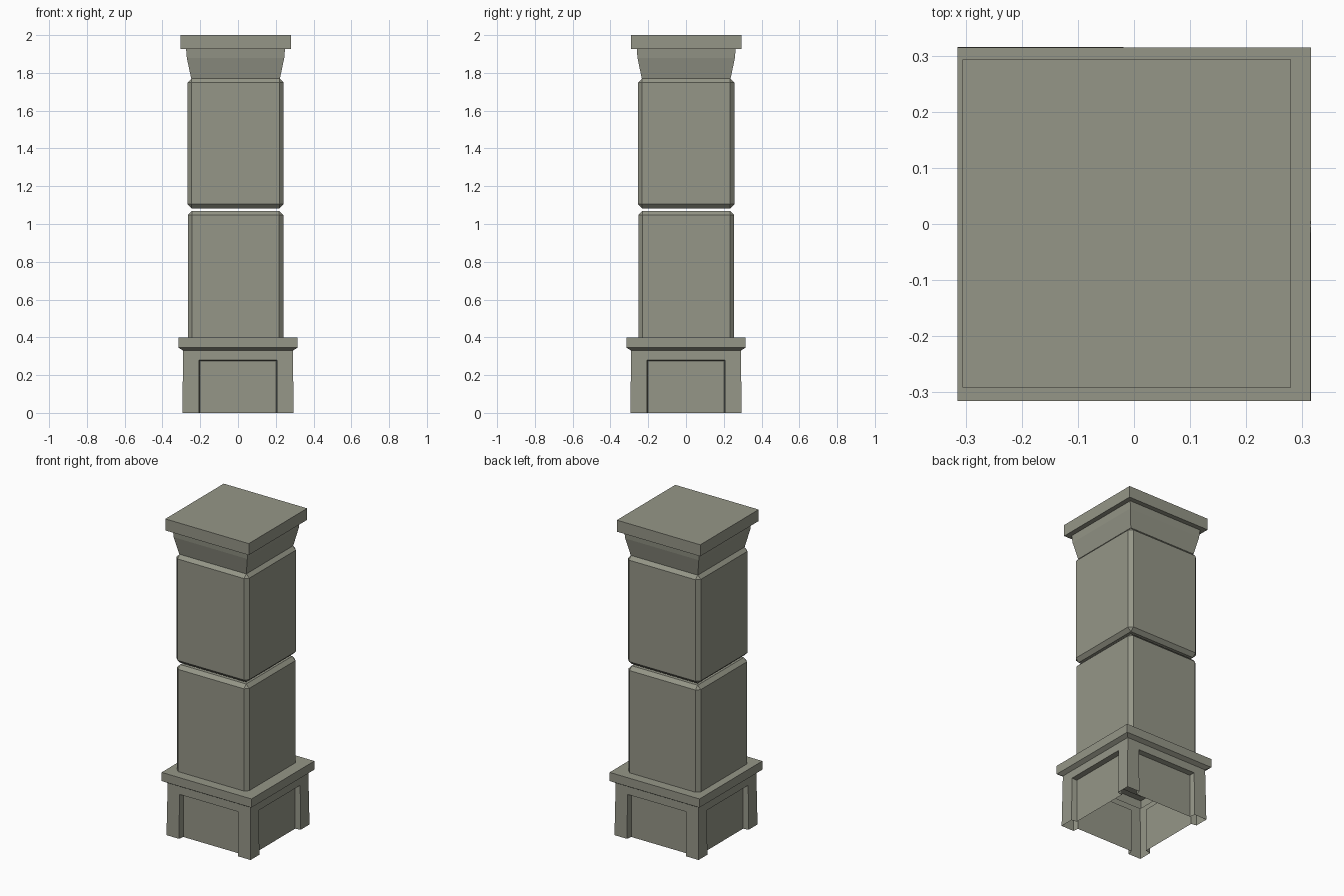
import bpy
import bmesh
from math import pi
from mathutils import Matrix, Vector

cube = bpy.data.objects.get("Cube")
if cube:
    bpy.data.objects.remove(cube, do_unlink=True)

stone = bpy.data.materials.new("grey_green_stone")
stone.use_nodes = True
colour = (0.30, 0.305, 0.245, 1)
stone.diffuse_color = colour
stone.node_tree.nodes["Principled BSDF"].inputs["Base Color"].default_value = colour

SHIFT = Vector((-0.013, 0.001, 0))  # the upper parts sit slightly off centre


def finish(name, bm):
    """Turn a bmesh into a stone object."""
    mesh = bpy.data.meshes.new(name)
    bm.to_mesh(mesh)
    bm.free()
    mesh.materials.append(stone)
    obj = bpy.data.objects.new(name, mesh)
    bpy.context.collection.objects.link(obj)
    return obj


def square_stack(name, levels):
    """Closed solid lofted through square rings of (half width, height)."""
    bm = bmesh.new()
    rings = [[bm.verts.new((sx * h, sy * h, z)) for sx, sy in
              ((-1, -1), (1, -1), (1, 1), (-1, 1))] for h, z in levels]
    for low, high in zip(rings, rings[1:]):
        for i in range(4):
            j = (i + 1) % 4
            bm.faces.new((low[i], low[j], high[j], high[i]))
    bm.faces.new(rings[0][::-1])
    bm.faces.new(rings[-1])
    obj = finish(name, bm)
    obj.location = SHIFT
    return obj


def bevelled_block(name, half, bottom, top):
    """Square shaft block with one flat chamfer on every edge."""
    obj = square_stack(name, [(half, bottom), (half, top)])
    bevel = obj.modifiers.new("chamfer", "BEVEL")
    bevel.width = 0.022
    bevel.segments = 1
    return obj


# Hollow pedestal: four identical sides with recessed panels, open underneath
FOOT, WALL, SLAB = 0.295, 0.29, 0.315
PANEL, PANEL_TOP, DEPTH, SLANT = 0.207, 0.28, 0.03, 0.006
WALL_TOP, SLAB_LOW, SLAB_TOP = 0.33, 0.345, 0.40


def wall_point(x, z):
    return (x, -(FOOT + (WALL - FOOT) * z / WALL_TOP), z)


def recess_point(x, z):
    return (x, DEPTH - WALL, z)


bm = bmesh.new()
inner, inner_top = PANEL - SLANT, PANEL_TOP - SLANT
for side in range(4):
    turn = Matrix.Rotation(side * pi / 2, 3, "Z")

    def face(*points):
        bm.faces.new([bm.verts.new(turn @ Vector(p)) for p in points])

    for s in (-1, 1):
        # pilaster and recess jamb at each end of the side
        quads = [
            (wall_point(s * PANEL, 0), (s * FOOT, -FOOT, 0),
             (s * WALL, -WALL, WALL_TOP), wall_point(s * PANEL, WALL_TOP),
             wall_point(s * PANEL, PANEL_TOP)),
            (recess_point(s * inner, 0), wall_point(s * PANEL, 0),
             wall_point(s * PANEL, PANEL_TOP), recess_point(s * inner, inner_top)),
        ]
        for quad in quads:
            face(*quad[::s])
    # rail over the panel, recess soffit, panel
    face(wall_point(-PANEL, PANEL_TOP), wall_point(PANEL, PANEL_TOP),
         wall_point(PANEL, WALL_TOP), wall_point(-PANEL, WALL_TOP))
    face(recess_point(-inner, inner_top), recess_point(inner, inner_top),
         wall_point(PANEL, PANEL_TOP), wall_point(-PANEL, PANEL_TOP))
    face(recess_point(-inner, 0), recess_point(inner, 0),
         recess_point(inner, inner_top), recess_point(-inner, inner_top))
    # slab underside and rim
    face((-WALL, -WALL, WALL_TOP), (-PANEL, -WALL, WALL_TOP), (PANEL, -WALL, WALL_TOP),
         (WALL, -WALL, WALL_TOP), (SLAB, -SLAB, SLAB_LOW), (-SLAB, -SLAB, SLAB_LOW))
    face((-SLAB, -SLAB, SLAB_LOW), (SLAB, -SLAB, SLAB_LOW),
         (SLAB, -SLAB, SLAB_TOP), (-SLAB, -SLAB, SLAB_TOP))
# slab top
bm.faces.new([bm.verts.new((x * SLAB, y * SLAB, SLAB_TOP))
              for x, y in ((-1, -1), (1, -1), (1, 1), (-1, 1))])
bmesh.ops.remove_doubles(bm, verts=bm.verts, dist=0.0005)
finish("pedestal", bm)

# Shaft blocks, with an open joint between them
bevelled_block("lower_shaft_block", 0.253, 0.365, 1.07)
bevelled_block("upper_shaft_block", 0.255, 1.083, 1.77)

# Flared capital and flat cap
square_stack("capital", [(0.235, 1.77), (0.258, 1.88), (0.262, 1.93)])
square_stack("cap_slab", [(0.2925, 1.927), (0.2925, 2.0)])
